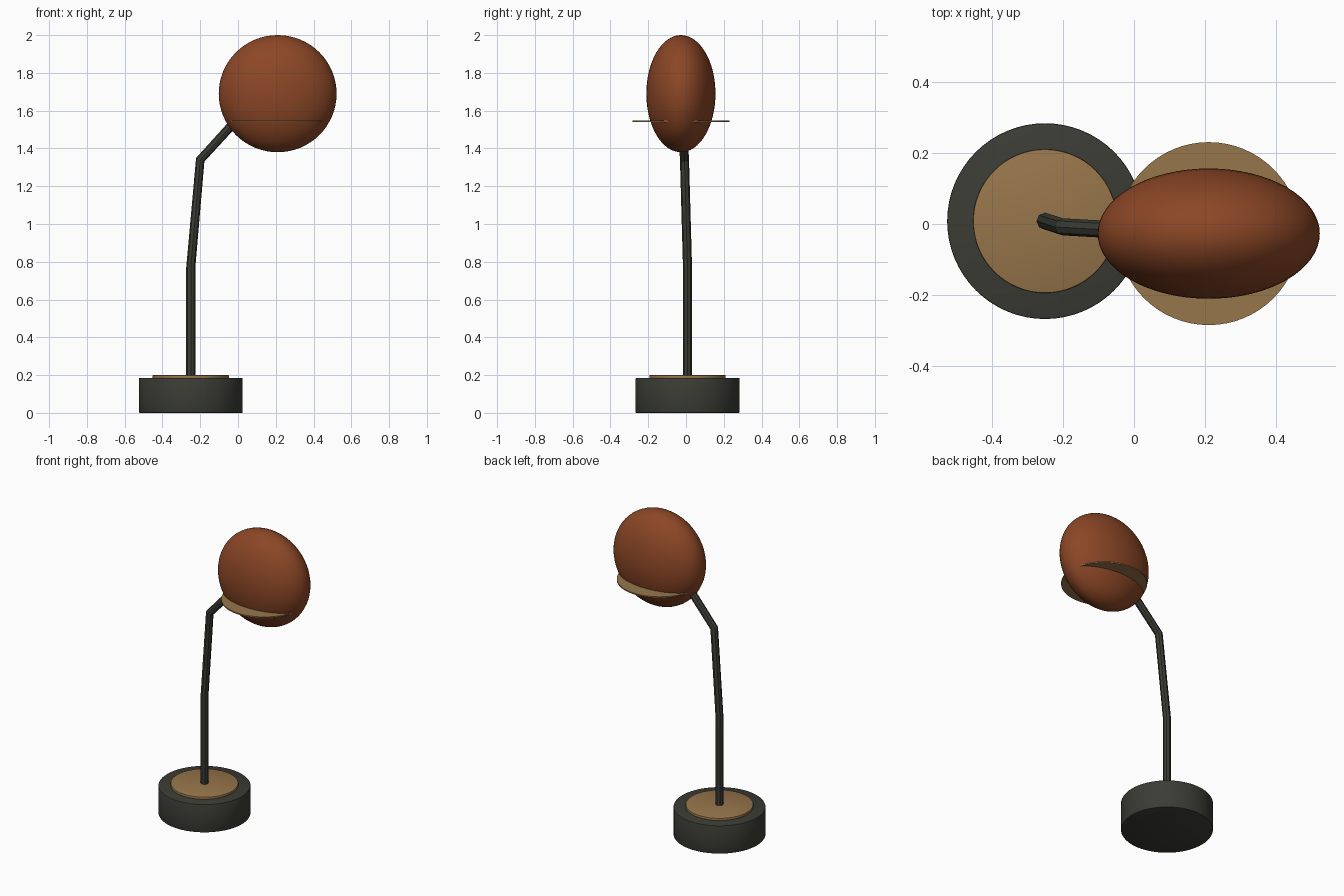
import bpy
import math

if "Cube" in bpy.data.objects:
    bpy.data.objects.remove(bpy.data.objects["Cube"])


def material(name, rgb):
    m = bpy.data.materials.new(name)
    m.diffuse_color = (*rgb, 1)
    m.use_nodes = True
    m.node_tree.nodes["Principled BSDF"].inputs["Base Color"].default_value = m.diffuse_color
    return m


dark = material("dark iron", (0.045, 0.045, 0.036))
brass = material("brass", (0.31, 0.18, 0.07))
rust = material("rust brown", (0.26, 0.062, 0.019))


def finish(obj, name, mat, angle=35):
    obj.name = name
    obj.data.materials.append(mat)
    bpy.ops.object.shade_smooth_by_angle(angle=math.radians(angle))


def disc(name, mat, x, y, z0, z1, radius, bevel=0.0):
    bpy.ops.mesh.primitive_cylinder_add(
        vertices=64, radius=radius, depth=z1 - z0, location=(x, y, (z0 + z1) / 2))
    obj = bpy.context.object
    if bevel:
        mod = obj.modifiers.new("soft edge", 'BEVEL')
        mod.width = bevel
        mod.segments = 2
        bpy.ops.object.modifier_apply(modifier=mod.name)
    finish(obj, name, mat)


# Weighted base with a brass inlay on top
disc("base", dark, -0.25, 0.008, 0, 0.185, 0.275, 0.004)
disc("base_plate", brass, -0.25, 0.008, 0.18, 0.2, 0.202, 0.003)

# Bent stem: straight rise, slight lean, then an arm into the shade
path = [(-0.25, 0.008, 0.19), (-0.25, 0.008, 0.77),
        (-0.2, -0.008, 1.34), (0.01, -0.02, 1.57)]
curve = bpy.data.curves.new("stem", 'CURVE')
curve.dimensions = '3D'
curve.bevel_depth = 0.024
curve.bevel_resolution = 2
curve.use_fill_caps = True
spline = curve.splines.new('POLY')
spline.points.add(len(path) - 1)
for point, co in zip(spline.points, path):
    point.co = (*co, 1)
stem = bpy.data.objects.new("stem", curve)
bpy.context.collection.objects.link(stem)
bpy.ops.object.select_all(action='DESELECT')
stem.select_set(True)
bpy.context.view_layer.objects.active = stem
bpy.ops.object.convert(target='MESH')
finish(bpy.context.object, "stem", dark, 20)

# Flattened globe shade
bpy.ops.mesh.primitive_uv_sphere_add(
    segments=64, ring_count=32, radius=1, location=(0.21, -0.027, 1.69))
shade = bpy.context.object
shade.scale = (0.312, 0.183, 0.31)
bpy.ops.object.transform_apply(location=False, rotation=False, scale=True)
finish(shade, "shade", rust, 60)

# Thin brass rim disc through the lower part of the shade
disc("shade_rim", brass, 0.21, -0.027, 1.541, 1.549, 0.257)
